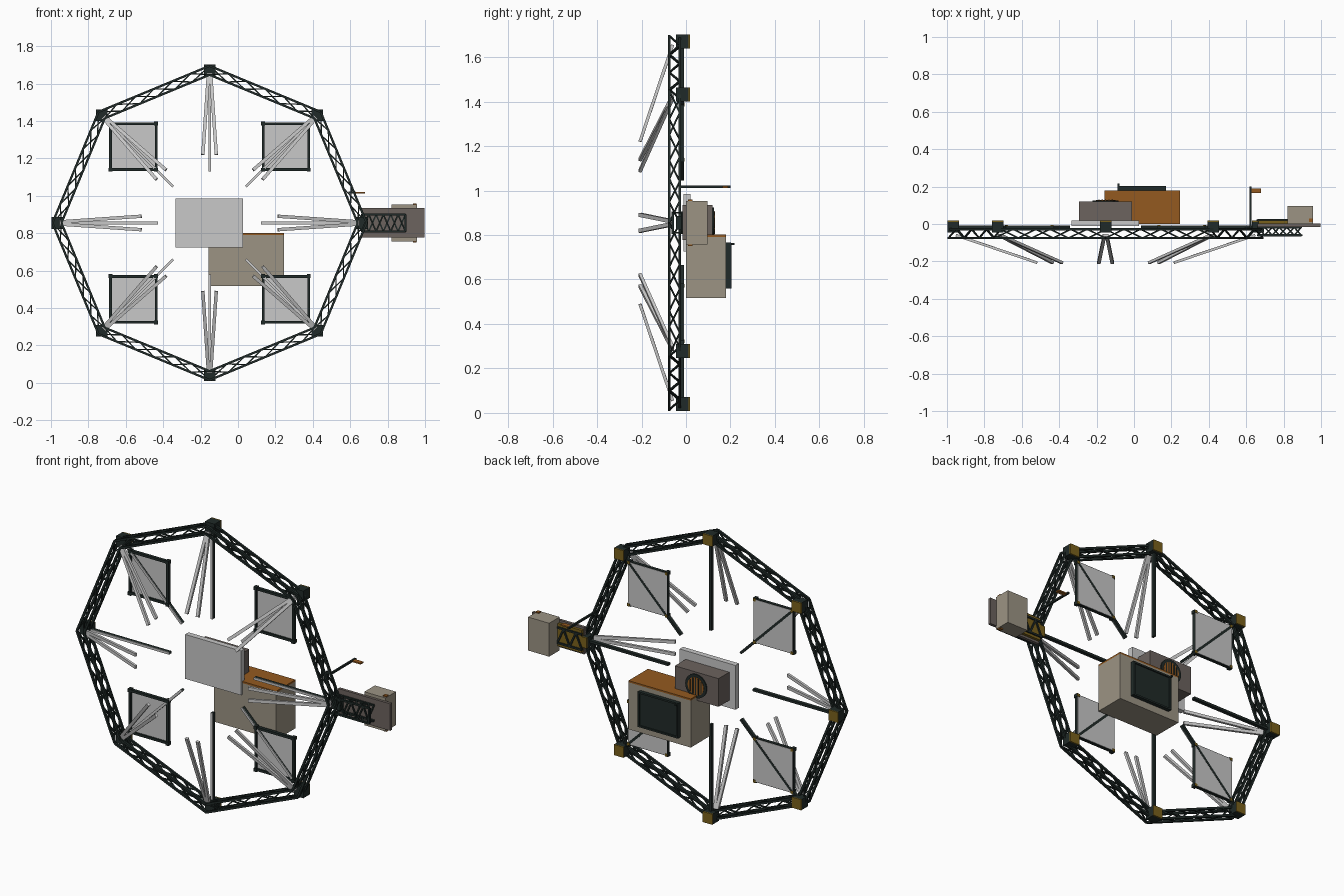
import bpy, bmesh, math
from mathutils import Vector, Matrix

if "Cube" in bpy.data.objects:
    bpy.data.objects.remove(bpy.data.objects["Cube"])

def srgb(r, g, b):
    f = lambda c: ((c / 255 + 0.055) / 1.055) ** 2.4 if c > 10 else c / 255 / 12.92
    return (f(r), f(g), f(b), 1)

def material(name, *rgb):
    m = bpy.data.materials.new(name)
    m.diffuse_color = srgb(*rgb)
    m.use_nodes = True
    m.node_tree.nodes["Principled BSDF"].inputs["Base Color"].default_value = m.diffuse_color
    return m

DARK = material("dark_green_black", 32, 42, 40)
LIGHT = material("light_grey", 200, 200, 200)
BEIGE = material("warm_beige", 156, 148, 132)
TAUPE = material("taupe", 108, 99, 94)
ORANGE = material("orange_foil", 148, 90, 32)
GOLD = material("olive_gold", 122, 97, 28)

CX, CZ, R = -0.152, 0.855, 0.815     # ring centre and corner radius

def finish(name, bm, *mats):
    me = bpy.data.meshes.new(name)
    bm.to_mesh(me)
    bm.free()
    for m in mats:
        me.materials.append(m)
    ob = bpy.data.objects.new(name, me)
    bpy.context.collection.objects.link(ob)
    return ob

def add_box(bm, x0, x1, y0, y1, z0, z1, mi=0):
    mat = Matrix.Translation(((x0 + x1) / 2, (y0 + y1) / 2, (z0 + z1) / 2)) @ \
        Matrix.Diagonal((x1 - x0, y1 - y0, z1 - z0, 1))
    vs = bmesh.ops.create_cube(bm, size=1, matrix=mat)["verts"]
    for f in {f for v in vs for f in v.link_faces}:
        f.material_index = mi

def box(name, m, *dims):
    bm = bmesh.new()
    add_box(bm, *dims)
    return finish(name, bm, m)

def add_bar(bm, a, b, w, d=None, mi=0):
    # rectangular bar from a to b; w across, d in depth (towards y)
    a, b = Vector(a), Vector(b)
    z = (b - a).normalized()
    ref = Vector((0, 1, 0)) if abs(z.y) < 0.95 else Vector((1, 0, 0))
    x = ref.cross(z).normalized()
    y = z.cross(x)
    rot = Matrix((x, y, z)).transposed().to_4x4()
    mat = Matrix.Translation((a + b) / 2) @ rot @ Matrix.Diagonal((w, d or w, (b - a).length, 1))
    vs = bmesh.ops.create_cube(bm, size=1, matrix=mat)["verts"]
    for f in {f for v in vs for f in v.link_faces}:
        f.material_index = mi

def polar(r, k, y, side=0.0):
    # point at radius r on spoke k, shifted sideways
    t = k * math.pi / 4
    return Vector((CX + r * math.cos(t) - side * math.sin(t), y,
                   CZ + r * math.sin(t) + side * math.cos(t)))

def zigzag(bm, a0, a1, b0, b1, n, w):
    for i in range(n):
        p, q = (a0.lerp(a1, i / n), b0.lerp(b1, (i + 1) / n))
        if i % 2:
            p, q = (b0.lerp(b1, i / n), a0.lerp(a1, (i + 1) / n))
        add_bar(bm, p, q, w)

# octagonal ring of box trusses
YF, YB = -0.075, -0.028
RO, RI = 0.84, 0.792
for k in range(8):
    bm = bmesh.new()
    c = [(polar(r, k, y), polar(r, k + 1, y)) for r, y in
         ((RO, YF), (RO, YB), (RI, YB), (RI, YF))]
    for i in range(4):
        add_bar(bm, *c[i], 0.012)
        j = (i + 1) % 4
        zigzag(bm, *c[i], *c[j], 6, 0.007)
    finish(f"ring_truss_{k}", bm, DARK)

# corner nodes, paired stand-off struts and flat inner spokes
for k in range(8):
    p = polar(R, k, 0)
    bm = bmesh.new()
    h = 0.031
    add_box(bm, p.x - h, p.x + h, -0.045, 0.011, p.z - h, p.z + h, 0)
    add_box(bm, p.x - h, p.x + h, 0.011, 0.018, p.z - h, p.z + h, 1)
    finish(f"corner_node_{k}", bm, DARK, GOLD)
    bm = bmesh.new()
    for s in (-1, 1):
        add_bar(bm, polar(0.80, k, -0.06, s * 0.006), polar(0.365, k, -0.207, s * 0.036), 0.018, 0.014)
    finish(f"standoff_struts_{k}", bm, LIGHT)
    bm = bmesh.new()
    add_bar(bm, polar(0.80, k, -0.017), polar(0.275, k, -0.017), 0.014, 0.018, 0)
    add_bar(bm, polar(0.80, k, -0.028), polar(0.275, k, -0.028), 0.014, 0.004, 1)
    finish(f"inner_spoke_{k}", bm, DARK, LIGHT)

# four square panels with dark frames
for sx in (-1, 1):
    for sz in (-1, 1):
        x, z, h = CX + sx * 0.408, CZ + sz * 0.408, 0.126
        bm = bmesh.new()
        add_box(bm, x - h, x + h, -0.020, -0.009, z - h, z + h, 1)
        for s in (-1, 1):
            u = s * (h - 0.004)
            add_box(bm, x + u - 0.007, x + u + 0.007, -0.030, -0.011, z - h, z + h)
            add_box(bm, x - h, x + h, -0.030, -0.011, z + u - 0.007, z + u + 0.007)
            for t in (-1, 1):
                v = t * (h - 0.002)
                add_box(bm, x + u - .01, x + u + .01, -0.034, -0.010, z + v - .01, z + v + .01)
                add_box(bm, x + u - .008, x + u + .008, -0.010, -0.006, z + v - .008, z + v + .008, 2)
        finish(f"corner_panel_{sx}_{sz}", bm, DARK, LIGHT, GOLD)

# central plate and instrument box with round vent
box("central_plate", LIGHT, -0.335, 0.028, -0.012, 0.02, 0.725, 0.985)
box("instrument_box", TAUPE, -0.295, -0.012, 0.018, 0.12, 0.77, 0.935)

def disc(name, m, r, y0, y1):
    bm = bmesh.new()
    mat = Matrix.Translation((CX, (y0 + y1) / 2, CZ)) @ Matrix.Rotation(math.pi / 2, 4, 'X')
    bmesh.ops.create_cone(bm, cap_ends=True, segments=32, radius1=r, radius2=r,
                          depth=y1 - y0, matrix=mat)
    finish(name, bm, m)

disc("vent_ring", DARK, 0.069, 0.115, 0.126)
disc("vent_face", ORANGE, 0.052, 0.115, 0.128)
bm = bmesh.new()
for i in range(-2, 3):
    x = i * 0.018
    l = math.sqrt(0.05 ** 2 - x * x)
    add_box(bm, CX + x - 0.003, CX + x + 0.003, 0.125, 0.131, CZ - l, CZ + l)
finish("vent_slats", bm, DARK)

# large equipment box with foil top and dark back panel
box("equipment_box", BEIGE, -0.157, 0.247, 0.0, 0.18, 0.517, 0.792)
box("equipment_foil_top", ORANGE, -0.157, 0.247, 0.0, 0.18, 0.792, 0.802)
bm = bmesh.new()
add_box(bm, -0.08, 0.163, 0.18, 0.195, 0.567, 0.758)
for x in (-0.084, 0.167):
    add_box(bm, x - 0.005, x + 0.005, 0.18, 0.204, 0.56, 0.765)
for z in (0.564, 0.761):
    add_box(bm, -0.084, 0.167, 0.18, 0.202, z - 0.005, z + 0.005)
add_box(bm, -0.088, -0.078, 0.195, 0.217, 0.755, 0.765)
finish("equipment_back_panel", bm, DARK)

# side boom: plate, truss in front, foil block and box behind
box("boom_plate", TAUPE, 0.66, 0.998, -0.015, 0.002, 0.777, 0.935)
box("boom_foil_block", GOLD, 0.665, 0.82, 0.002, 0.018, 0.79, 0.922)
bm = bmesh.new()
P = lambda x, y, z: Vector((x, y, z))
B = [(P(0.66, y, z), P(0.895, y, z)) for y, z in
     ((-0.06, 0.81), (-0.06, 0.9), (-0.018, 0.9), (-0.018, 0.81))]
for i in range(4):
    add_bar(bm, *B[i], 0.011)
    zigzag(bm, *B[i], *B[(i + 1) % 4], 6, 0.008)
add_bar(bm, (0.895, -0.06, 0.81), (0.895, -0.06, 0.9), 0.01)
finish("boom_truss", bm, DARK)
bm = bmesh.new()
for z in (0.81, 0.9):
    add_bar(bm, (0.66, 0.02, z), (0.82, 0.02, z), 0.011)
zigzag(bm, P(0.66, 0.02, 0.81), P(0.82, 0.02, 0.81), P(0.66, 0.02, 0.9), P(0.82, 0.02, 0.9), 4, 0.01)
finish("boom_back_lacing", bm, DARK)
box("boom_box", BEIGE, 0.82, 0.957, 0.0, 0.097, 0.757, 0.953)
bm = bmesh.new()
for z in (0.754, 0.956):
    add_box(bm, 0.935, 0.955, 0.01, 0.03, z - 0.004, z + 0.004)
finish("boom_box_tabs", bm, ORANGE)

# rod with small foil flag
bm = bmesh.new()
add_bar(bm, (0.622, -0.03, 1.017), (0.622, 0.2, 1.017), 0.011)
add_bar(bm, (0.59, -0.025, 1.017), (0.625, -0.025, 1.017), 0.011)
finish("antenna_rod", bm, DARK)
box("antenna_flag", ORANGE, 0.625, 0.68, 0.165, 0.19, 1.012, 1.02)
